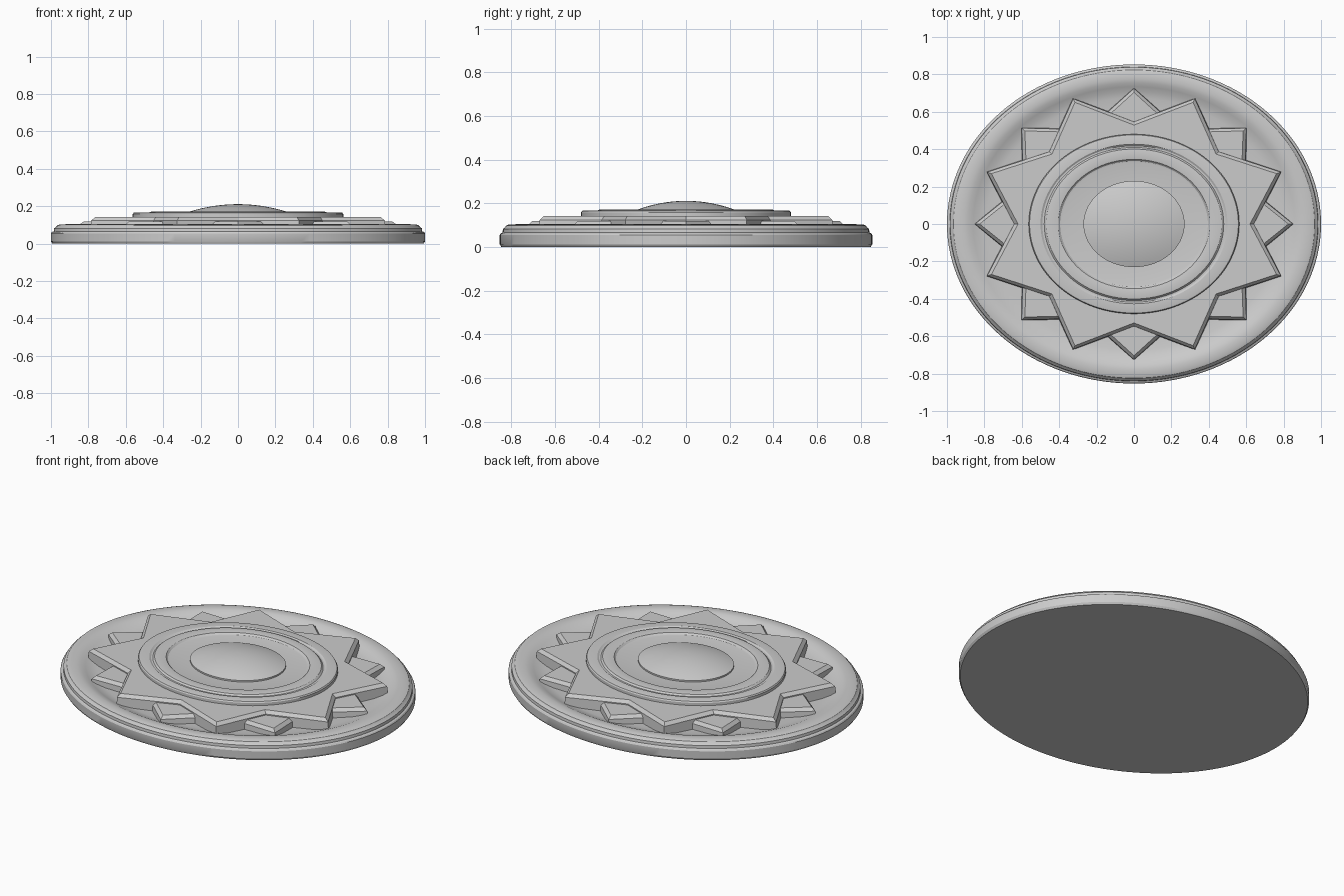
import bpy, math

cube = bpy.data.objects.get("Cube")
if cube:
    bpy.data.objects.remove(cube, do_unlink=True)

SQUASH = 0.853   # oval ratio, depth to width
SEGMENTS = 128

stone = bpy.data.materials.new("plain grey")
stone.use_nodes = True
grey = (0.6, 0.6, 0.6, 1)
stone.diffuse_color = grey
stone.node_tree.nodes["Principled BSDF"].inputs["Base Color"].default_value = grey


def loft(name, rings, angle=30):
    """Skin a stack of equal closed outlines and cap both ends."""
    n = len(rings[0])
    verts = [p for ring in rings for p in ring]
    faces = [tuple(reversed(range(n)))]
    for k in range(len(rings) - 1):
        a, b = k * n, (k + 1) * n
        faces += [(a + i, a + (i + 1) % n, b + (i + 1) % n, b + i) for i in range(n)]
    faces.append(tuple(range(len(verts) - n, len(verts))))
    mesh = bpy.data.meshes.new(name)
    mesh.from_pydata(verts, [], faces)
    mesh.materials.append(stone)
    obj = bpy.data.objects.new(name, mesh)
    bpy.context.collection.objects.link(obj)
    bpy.ops.object.select_all(action="DESELECT")
    obj.select_set(True)
    bpy.context.view_layer.objects.active = obj
    bpy.ops.object.shade_smooth_by_angle(angle=math.radians(angle))
    return obj


def oval(radius, z):
    step = math.tau / SEGMENTS
    return [(radius * math.cos(i * step), radius * SQUASH * math.sin(i * step), z)
            for i in range(SEGMENTS)]


def star(tip, valley, z, turn):
    ring = []
    for i in range(16):
        r = valley if i % 2 else tip
        a = turn + i * math.pi / 8
        ring.append((r * math.cos(a), r * SQUASH * math.sin(a), z))
    return ring


# Oval base with stepped rim and a hollow around the star
base = [(0.992, 0), (1, 0.012), (1, 0.055), (0.995, 0.062), (0.985, 0.066),
        (0.983, 0.082), (0.972, 0.09), (0.966, 0.098), (0.95, 0.103), (0.91, 0.104),
        (0.885, 0.1), (0.86, 0.09), (0.83, 0.078), (0.79, 0.07), (0.7, 0.066)]
loft("base_plate", [oval(r, z) for r, z in base])

# Two eight-pointed stars, the upper one turned half a step
for name, top, turn in (("lower_star", 0.118, 0), ("upper_star", 0.142, math.pi / 8)):
    loft(name, [star(0.855, 0.645, 0.06, turn),
                star(0.85, 0.64, top - 0.018, turn),
                star(0.825, 0.62, top, turn)], 20)

# Round centre with raised bands
centre = [(0.563, 0.13), (0.563, 0.158), (0.558, 0.165), (0.55, 0.167), (0.5, 0.167),
          (0.49, 0.161), (0.48, 0.161), (0.47, 0.17), (0.455, 0.172), (0.42, 0.172),
          (0.405, 0.17), (0.395, 0.161), (0.385, 0.159), (0.2, 0.159)]
loft("centre_disc", [oval(r, z) for r, z in centre])

# Shallow dome in the middle
dome = [(0.27, 0.15), (0.27, 0.168)]
for i in range(1, 12):
    t = i / 12
    dome.append((0.27 * (1 - t), 0.168 + 0.043 * (1 - (1 - t) ** 2)))
loft("centre_dome", [oval(r, z) for r, z in dome])
